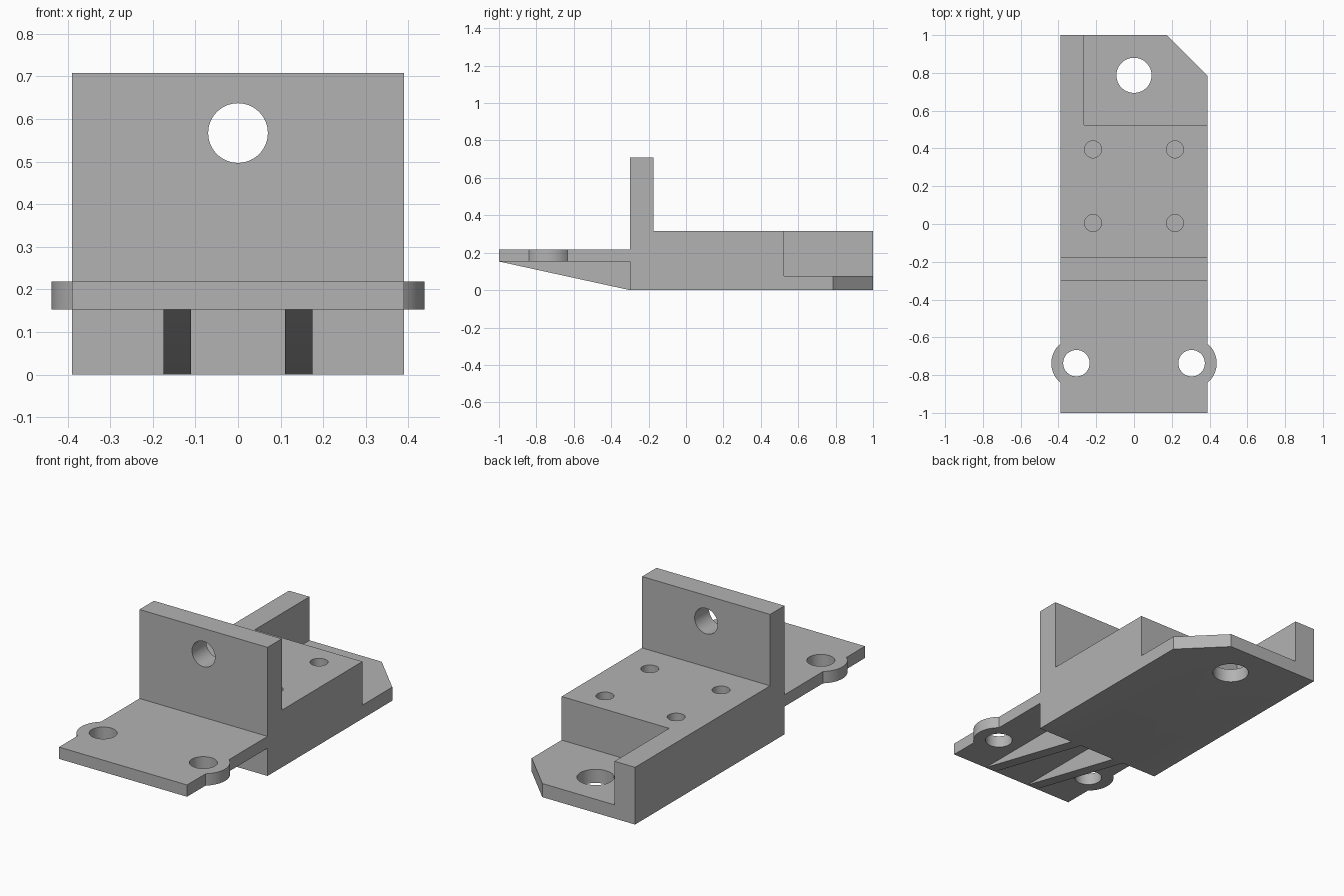
import bpy, bmesh, math
from mathutils import Matrix, Vector

cube = bpy.data.objects.get("Cube")
if cube:
    bpy.data.objects.remove(cube, do_unlink=True)

grey = bpy.data.materials.new("matte grey")
grey.use_nodes = True
colour = (0.45, 0.45, 0.45, 1)
grey.diffuse_color = colour
grey.node_tree.nodes["Principled BSDF"].inputs["Base Color"].default_value = colour


def make_object(name, bm):
    bmesh.ops.recalc_face_normals(bm, faces=bm.faces)
    mesh = bpy.data.meshes.new(name)
    bm.to_mesh(mesh)
    bm.free()
    mesh.materials.append(grey)
    obj = bpy.data.objects.new(name, mesh)
    bpy.context.collection.objects.link(obj)
    return obj


def prism(name, profile, axis, low, high):
    """Extrude a 2D profile along x (profile is y, z) or z (profile is x, y)."""
    bm = bmesh.new()
    points = [(low, a, b) if axis == "x" else (a, b, low) for a, b in profile]
    face = bm.faces.new([bm.verts.new(p) for p in points])
    moved = bmesh.ops.extrude_face_region(bm, geom=[face])["geom"]
    step = Vector((high - low, 0, 0)) if axis == "x" else Vector((0, 0, high - low))
    bmesh.ops.translate(bm, vec=step, verts=[v for v in moved if isinstance(v, bmesh.types.BMVert)])
    return make_object(name, bm)


def cylinder(name, centre, radius, depth, along_y=False):
    bm = bmesh.new()
    turn = Matrix.Rotation(math.pi / 2, 4, "X") if along_y else Matrix()
    bmesh.ops.create_cone(bm, cap_ends=True, segments=64, radius1=radius, radius2=radius,
                          depth=depth, matrix=Matrix.Translation(centre) @ turn)
    return make_object(name, bm)


def combine(target, tool, operation):
    """Apply one boolean and discard its helper."""
    tool.hide_render = True
    mod = target.modifiers.new(operation, "BOOLEAN")
    mod.operation, mod.solver, mod.object = operation, "EXACT", tool
    bpy.context.view_layer.objects.active = target
    bpy.ops.object.modifier_apply(modifier=mod.name)
    bpy.data.objects.remove(tool, do_unlink=True)


W = 0.39            # half width
FRONT = -0.30       # front face of the block
PLATE_Z = (0.153, 0.218)
STEP_Z = 0.075

# Block and upright wall
bracket = prism("mounting_bracket", [(FRONT, 0), (1, 0), (1, 0.315), (-0.175, 0.315),
                                     (-0.175, 0.708), (FRONT, 0.708)], "x", -W, W)

# Rear step and chamfered corner
combine(bracket, prism("step_cutter", [(-0.265, 0.525), (0.6, 0.525), (0.6, 1.2), (-0.265, 1.2)],
                       "z", STEP_Z, 0.5), "DIFFERENCE")
combine(bracket, prism("corner_cutter", [(0.175, 1), (W, 0.785), (0.6, 0.575), (0.6, 1.2), (-0.025, 1.2)],
                       "z", -0.1, 0.5), "DIFFERENCE")

# Front plate with rounded ears
plate = prism("front_plate", [(-W, -1), (W, -1), (W, FRONT + 0.05), (-W, FRONT + 0.05)], "z", *PLATE_Z)
EAR_Y = -0.737
middle = sum(PLATE_Z) / 2
thickness = PLATE_Z[1] - PLATE_Z[0]
for side in (-1, 1):
    combine(plate, cylinder("ear", (side * 0.305, EAR_Y, middle), 0.133, thickness), "UNION")
combine(bracket, plate, "UNION")

# Tapered ribs beneath the plate
for side in (-1, 1):
    inner, outer = sorted((side * 0.11, side * 0.175))
    rib = prism("rib", [(-1, PLATE_Z[0]), (FRONT, 0), (FRONT + 0.05, 0.02),
                        (FRONT + 0.05, 0.18), (-0.95, 0.18)], "x", inner, outer)
    combine(bracket, rib, "UNION")

# Through holes in the ears, wall and rear step
for side in (-1, 1):
    combine(bracket, cylinder("ear_hole", (side * 0.305, EAR_Y, middle), 0.07, 0.3), "DIFFERENCE")
combine(bracket, cylinder("wall_hole", (0, -0.24, 0.567), 0.07, 0.4, True), "DIFFERENCE")
combine(bracket, cylinder("step_hole", (0, 0.787, 0.05), 0.093, 0.3), "DIFFERENCE")

# Four blind screw holes
for x in (-0.217, 0.217):
    for y in (0.005, 0.395):
        combine(bracket, cylinder("screw_hole", (x, y, 0.315), 0.045, 0.4), "DIFFERENCE")

# Smooth the bores and ears, keep hard edges
bpy.ops.object.select_all(action="DESELECT")
bracket.select_set(True)
bpy.context.view_layer.objects.active = bracket
bpy.ops.object.shade_smooth_by_angle(angle=math.radians(30))
